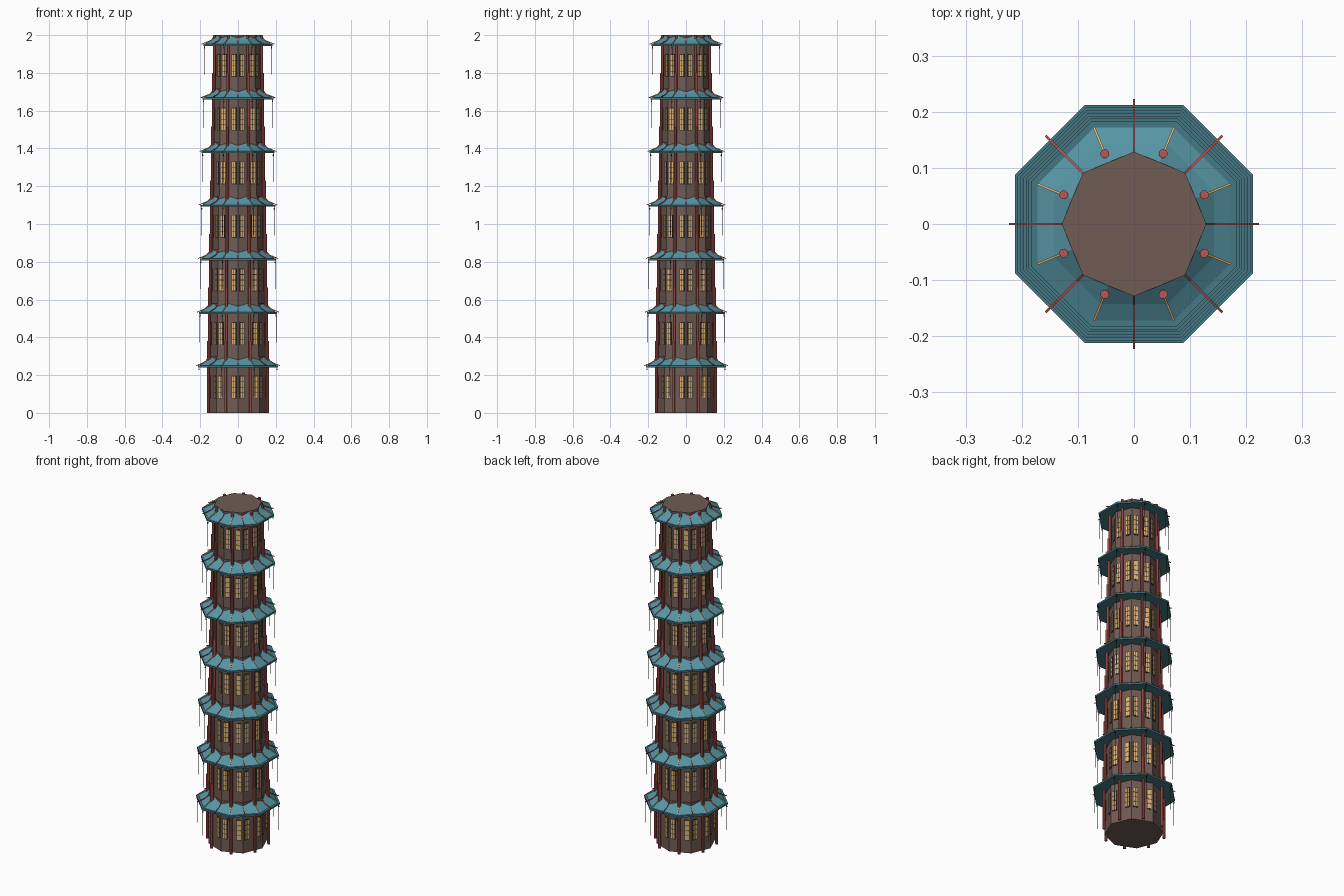
import bpy, bmesh
from math import pi, cos, sin
from mathutils import Matrix, Vector

if "Cube" in bpy.data.objects:
    bpy.data.objects.remove(bpy.data.objects["Cube"], do_unlink=True)

STOREYS, STEP, TOP = 7, 0.2838, 2.0
TURN = pi / 8
FLAT = cos(TURN)


def material(name, rgb):
    m = bpy.data.materials.new(name)
    m.use_nodes = True
    m.diffuse_color = (*rgb, 1)
    m.node_tree.nodes["Principled BSDF"].inputs["Base Color"].default_value = (*rgb, 1)
    return m


brown = material("brown wall", (0.165, 0.105, 0.088))
teal = material("teal roof", (0.095, 0.30, 0.37))
deep_teal = material("deep teal eave", (0.06, 0.19, 0.23))
red = material("red timber", (0.48, 0.095, 0.085))
gold = material("gold", (0.72, 0.46, 0.17))
dark = material("dark frame", (0.05, 0.033, 0.027))


def polar(angle, r, side, z):
    return Matrix.Rotation(angle, 4, "Z") @ Matrix.Translation((r, side, z))


def box(bm, size, matrix):
    bmesh.ops.create_cube(bm, size=1, matrix=matrix @ Matrix.Diagonal((*size, 1)))


def prism(bm, r1, r2, z1, z2, matrix=Matrix(), sides=8, caps=True):
    bmesh.ops.create_cone(bm, cap_ends=caps, segments=sides, radius1=r1, radius2=r2,
                          depth=z2 - z1,
                          matrix=matrix @ Matrix.Translation((0, 0, (z1 + z2) / 2)))


def bar(bm, angle, a, b, width):
    """Square bar between two (radius, height) points in the plane at an angle."""
    p, q = (Matrix.Rotation(angle, 4, "Z") @ Vector((r, 0, z)) for r, z in (a, b))
    d = q - p
    box(bm, (width, width, d.length),
        Matrix.Translation((p + q) / 2) @ d.to_track_quat("Z", "Y").to_matrix().to_4x4())


parts = {}
for name, mat in (("tower_walls", brown), ("roofs", teal), ("eaves", deep_teal),
                  ("columns", red), ("roof_ribs", red), ("hip_ridges", gold),
                  ("window_frames", dark), ("window_panes", gold), ("hanging_chains", dark)):
    parts[name] = (bmesh.new(), mat)


def part(name):
    return parts[name][0]


for i in range(STOREYS):
    base = i * STEP
    wall = 0.160 - 0.0052 * i
    eave = 0.2295 - 0.0052 * i
    skirt = eave - 0.0125
    post = wall * 1.054
    mid = wall * 1.2

    # Wall drum
    prism(part("tower_walls"), wall, wall, base, min(base + STEP + 0.014, TOP))

    # Flat eave slab, then a shallow skirt and a steeper upper slope
    spin = Matrix.Rotation(TURN, 4, "Z")
    prism(part("eaves"), eave, eave, base + 0.240, base + 0.250, spin)
    prism(part("roofs"), skirt, mid, base + 0.250, base + 0.268, spin, caps=False)
    prism(part("roofs"), mid, wall * 0.92, base + 0.268, base + 0.297, spin, caps=False)

    for k in range(8):
        face = k * pi / 4
        corner = face + TURN

        # Round columns in front of each wall, rising through the roof
        prism(part("columns"), 0.008, 0.008, base, min(base + 0.38, TOP - 0.002),
              polar(corner, post, 0, 0))

        # Gold hips on the roof corners
        hip = [(post, base + 0.284), (mid, base + 0.270), (skirt, base + 0.253)]
        # Red ribs down the middle of each slope, passing the eave
        rib = [(wall * 0.98, base + 0.290), (mid * FLAT, base + 0.269),
               (eave * FLAT + 0.010, base + 0.249)]
        for a in range(2):
            bar(part("hip_ridges"), corner, hip[a], hip[a + 1], 0.004)
            bar(part("roof_ribs"), face, rib[a], rib[a + 1], 0.004)

        # Chains and small bells under the eave corners
        hang = eave - 0.006
        box(part("hanging_chains"), (0.002, 0.002, 0.152), polar(corner, hang, 0, base + 0.164))
        prism(part("hanging_chains"), 0.004, 0.002, base + 0.226, base + 0.236,
              polar(corner, hang, 0, 0), sides=6)

        # Lattice windows on either side of each column
        plane = wall * FLAT
        offset = wall * sin(TURN) - 0.022
        for side in (-offset, offset):
            box(part("window_frames"), (0.006, 0.026, 0.122),
                polar(corner, plane, side, base + 0.136))
            for col in (-0.006, 0.006):
                for row in range(4):
                    box(part("window_panes"), (0.002, 0.0095, 0.026),
                        polar(corner, plane + 0.0035, side + col, base + 0.0925 + row * 0.029))

for name, (bm, mat) in parts.items():
    if name == "roofs":
        bmesh.ops.remove_doubles(bm, verts=bm.verts, dist=0.00005)
    bmesh.ops.recalc_face_normals(bm, faces=bm.faces)
    mesh = bpy.data.meshes.new(name)
    bm.to_mesh(mesh)
    bm.free()
    mesh.materials.append(mat)
    bpy.context.scene.collection.objects.link(bpy.data.objects.new(name, mesh))
